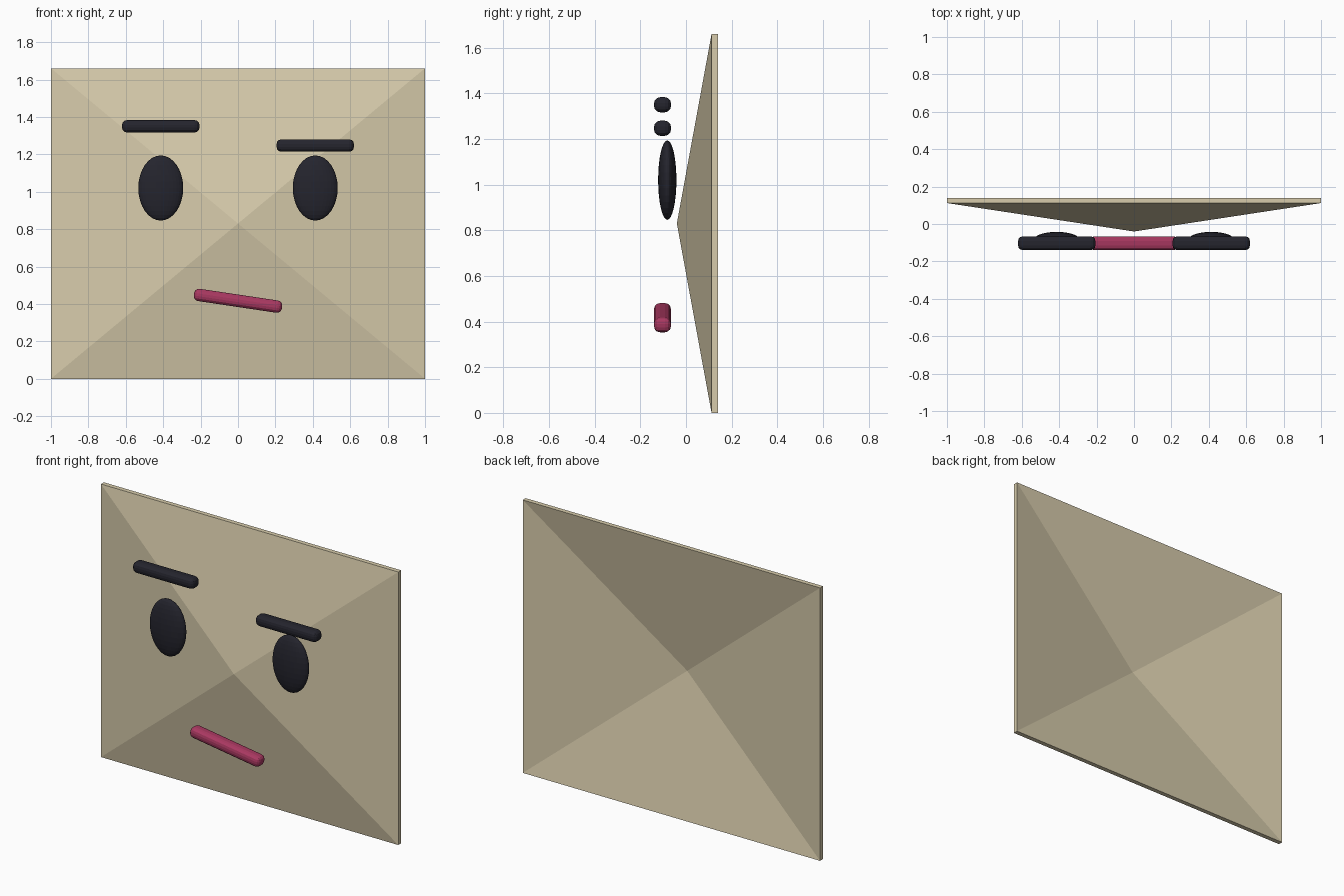
import bpy, bmesh, math

cube = bpy.data.objects.get("Cube")
if cube:
    bpy.data.objects.remove(cube, do_unlink=True)


def material(name, rgb):
    m = bpy.data.materials.new(name)
    m.use_nodes = True
    m.diffuse_color = (*rgb, 1)
    m.node_tree.nodes["Principled BSDF"].inputs["Base Color"].default_value = (*rgb, 1)
    return m


SAND = material("sand", (0.68, 0.60, 0.41))
INK = material("ink", (0.018, 0.018, 0.027))
BERRY = material("berry", (0.40, 0.04, 0.12))


def finish(bm, name, mat, location=(0, 0, 0), tilt=0):
    bmesh.ops.recalc_face_normals(bm, faces=bm.faces)
    mesh = bpy.data.meshes.new(name)
    bm.to_mesh(mesh)
    bm.free()
    mesh.materials.append(mat)
    obj = bpy.data.objects.new(name, mesh)
    bpy.context.collection.objects.link(obj)
    obj.location = location
    obj.rotation_euler.y = tilt
    return obj


# Face: a shallow pyramid shell, hollow at the back
def face_panel(height=1.66, rim_y=0.112, apex_y=-0.04, thickness=0.028):
    bm = bmesh.new()
    rims = []
    for offset in (0, thickness):
        rim = [bm.verts.new((x, rim_y + offset, z))
               for x, z in ((-1, 0), (1, 0), (1, height), (-1, height))]
        apex = bm.verts.new((0, apex_y + offset, height / 2))
        for i in range(4):
            bm.faces.new((rim[i], rim[(i + 1) % 4], apex))
        rims.append(rim)
    front, back = rims
    for i in range(4):
        j = (i + 1) % 4
        bm.faces.new((front[i], front[j], back[j], back[i]))
    finish(bm, "face_panel", SAND)


# Eyes: flattened upright ellipsoids
def eye(name, x):
    bm = bmesh.new()
    bmesh.ops.create_uvsphere(bm, u_segments=32, v_segments=16, radius=1)
    bmesh.ops.scale(bm, vec=(0.12, 0.04, 0.174), verts=bm.verts)
    finish(bm, name, INK, (x, -0.082, 1.02))


# Brows and mouth: rounded bars
def bar(name, mat, length, x, z, tilt=0):
    bm = bmesh.new()
    bmesh.ops.create_cube(bm, size=1)
    bmesh.ops.scale(bm, vec=(length, 0.074, 0.066), verts=bm.verts)
    bmesh.ops.bevel(bm, geom=bm.edges[:], offset=0.026, segments=3,
                    profile=0.5, affect='EDGES')
    finish(bm, name, mat, (x, -0.103, z), tilt)


face_panel()
for side, x, brow_z in (("right", -0.413, 1.35), ("left", 0.413, 1.247)):
    eye(side + "_eye", x)
    bar(side + "_brow", INK, 0.414, x, brow_z)
bar("mouth", BERRY, 0.476, 0, 0.417, math.radians(8.5))
